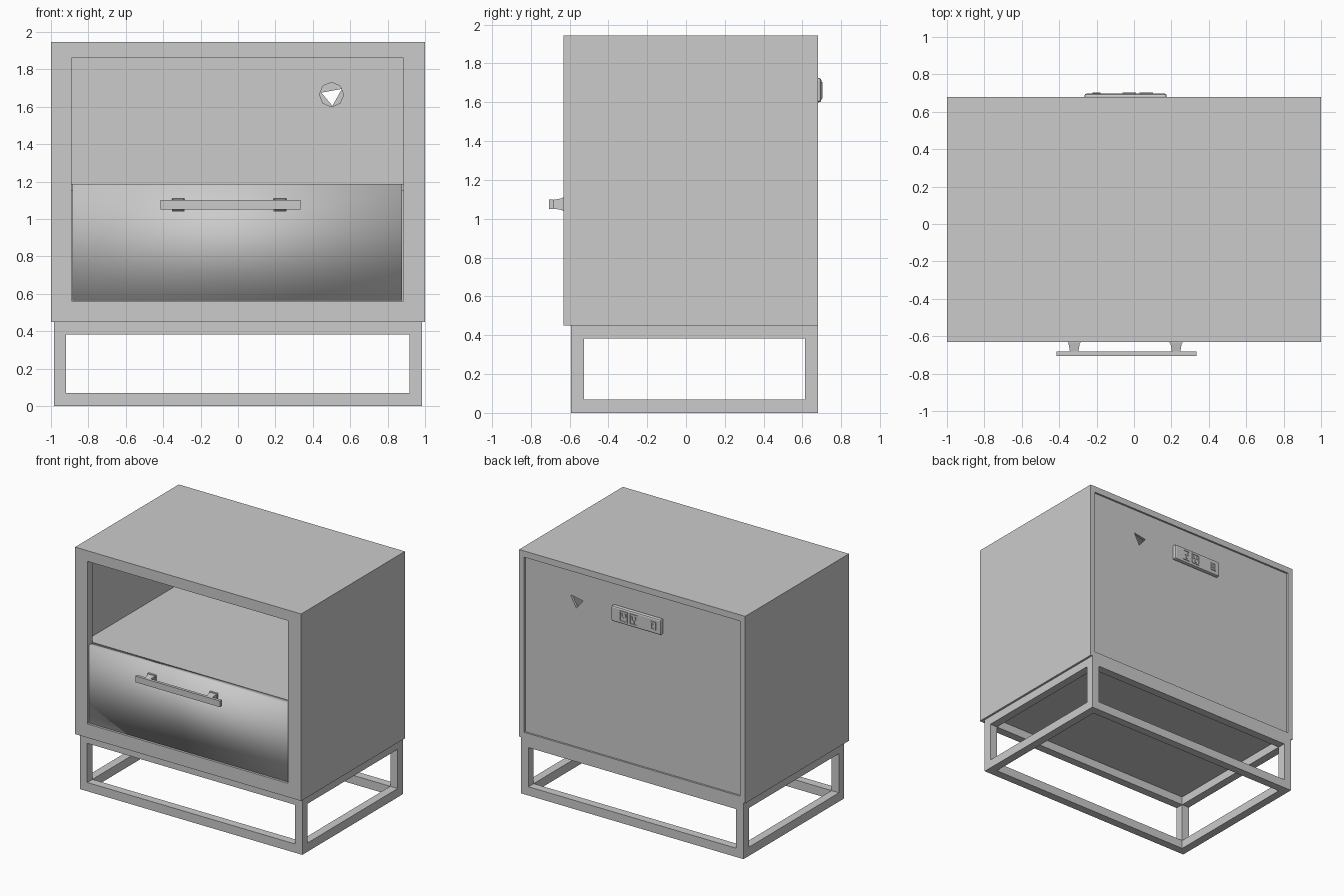
import bpy, math
from mathutils import Matrix

cube = bpy.data.objects.get("Cube")
if cube:
    bpy.data.objects.remove(cube, do_unlink=True)

GREY = (0.6, 0.6, 0.6, 1)
mat = bpy.data.materials.new("plain grey")
mat.use_nodes = True
mat.diffuse_color = GREY
mat.node_tree.nodes["Principled BSDF"].inputs["Base Color"].default_value = GREY


def make(name, verts, faces):
    mesh = bpy.data.meshes.new(name)
    mesh.from_pydata(verts, [], faces)
    mesh.materials.append(mat)
    obj = bpy.data.objects.new(name, mesh)
    bpy.context.collection.objects.link(obj)
    return obj


def prism(name, profile, y0, y1, scale=1.0):
    """Extrude an x-z profile (anticlockwise from the front) from y0 back to y1,
    scaling the back end about the profile's centre."""
    n = len(profile)
    cx = sum(p[0] for p in profile) / n
    cz = sum(p[1] for p in profile) / n
    verts = [(x, y0, z) for x, z in profile]
    verts += [(cx + (x - cx) * scale, y1, cz + (z - cz) * scale) for x, z in profile]
    faces = [tuple(range(n)), tuple(reversed(range(n, 2 * n)))]
    faces += [(i, i + n, (i + 1) % n + n, (i + 1) % n) for i in range(n)]
    return make(name, verts, faces)


def rect(x0, x1, z0, z1):
    return [(x0, z0), (x1, z0), (x1, z1), (x0, z1)]


def box(name, x0, x1, y0, y1, z0, z1):
    return prism(name, rect(x0, x1, z0, z1), y0, y1)


def ring(name, outer, inner, d0, d1, flat=False):
    """Rectangular frame in the x-z plane, or lying flat in the x-y plane."""
    verts = [(x, d, z) for d in (d0, d1) for r in (outer, inner) for x, z in rect(*r)]
    faces = []
    for i in range(4):
        j = (i + 1) % 4
        faces += [(i, j, j + 4, i + 4), (i + 8, i + 12, j + 12, j + 8),
                  (i, i + 8, j + 8, j), (i + 4, j + 4, j + 12, i + 12)]
    obj = make(name, verts, faces)
    if flat:
        obj.data.transform(Matrix(((1, 0, 0, 0), (0, 0, 1, 0), (0, 1, 0, 0), (0, 0, 0, 1))))
        obj.data.flip_normals()
    return obj


def cut(target, cutter):
    mod = target.modifiers.new("hole", "BOOLEAN")
    mod.object = cutter
    mod.operation = "DIFFERENCE"
    mod.solver = "EXACT"
    cutter.hide_render = True
    cutter.hide_set(True)


# Cabinet shell
BACK = 0.68
FRAME_BACK = -0.565
ring("front_frame", (-1, 1, 0.45, 1.945), (-0.89, 0.885, 0.56, 1.86), -0.63, FRAME_BACK)
box("top_panel", -1, 1, FRAME_BACK, BACK, 1.895, 1.945)
box("bottom_panel", -0.955, 0.955, FRAME_BACK, BACK, 0.45, 0.495)
for side, s in (("left", 1), ("right", -1)):
    x0, x1 = sorted((s * 0.955, s))
    box(side + "_side_panel", x0, x1, FRAME_BACK, BACK, 0.45, 1.895)
box("niche_shelf", -0.955, 0.955, FRAME_BACK, 0.625, 1.15, 1.185)

# Back panel with a cable hole, wide inside and narrow outside
back = box("back_panel", -0.955, 0.955, 0.625, 0.665, 0.495, 1.895)
octagon = [(0.5 + 0.065 * math.cos(math.radians(a)), 1.665 + 0.065 * math.sin(math.radians(a)))
           for a in range(0, 360, 45)]
cut(back, prism("cable_recess_cutter", octagon, 0.6, 0.645))
cut(back, prism("cable_hole_cutter", [(0.505, 1.605), (0.555, 1.695), (0.445, 1.675)], 0.61, 0.7))

# Drawer front with bar handle
drawer = box("drawer_front", -0.885, 0.877, -0.62, FRAME_BACK, 0.565, 1.188)
drawer.data.shade_smooth()
box("handle_bar", -0.415, 0.335, -0.705, -0.682, 1.05, 1.1)
for side, x in (("left", 0.225), ("right", -0.32)):
    prism(side + "_handle_post", rect(x - 0.034, x + 0.034, 1.04, 1.11), -0.635, -0.615)
    prism(side + "_handle_neck", rect(x - 0.022, x + 0.022, 1.053, 1.097), -0.685, -0.635, 1.4)

# Power outlet plate on the back
plate = box("outlet_plate", -0.265, 0.175, 0.66, 0.697, 1.6, 1.725)
bevel = plate.modifiers.new("rounded edge", "BEVEL")
bevel.width = 0.012
bevel.segments = 2
for side, x in (("left", 0.065), ("right", -0.025)):
    ring(side + "_socket_rim", (x - 0.036, x + 0.036, 1.62, 1.705),
         (x - 0.028, x + 0.028, 1.628, 1.697), 0.695, 0.702)
    for i, (dx, z) in enumerate(((-0.015, 1.675), (0.015, 1.675), (0, 1.645))):
        box(f"{side}_socket_contact_{i + 1}", x + dx - 0.006, x + dx + 0.006,
            0.695, 0.702, z - 0.012, z + 0.012)
ring("switch_rim", (-0.222, -0.178, 1.63, 1.695), (-0.212, -0.188, 1.64, 1.685), 0.695, 0.704)
box("switch_rocker", -0.207, -0.193, 0.695, 0.702, 1.65, 1.675)

# Open base made of square bar
X0, X1, Y0, BAR = -0.985, 0.983, -0.592, 0.066
outer = (X0, X1, Y0, BACK)
inner = (X0 + BAR, X1 - BAR, Y0 + BAR, BACK - BAR)
ring("base_lower_rails", outer, inner, 0, 0.07, flat=True)
ring("base_upper_rails", outer, inner, 0.383, 0.45, flat=True)
for fb, y in (("front", Y0), ("back", BACK - BAR)):
    for side, x in (("left", X1 - BAR), ("right", X0)):
        box(f"{fb}_{side}_leg", x, x + BAR, y, y + BAR, 0.07, 0.383)
